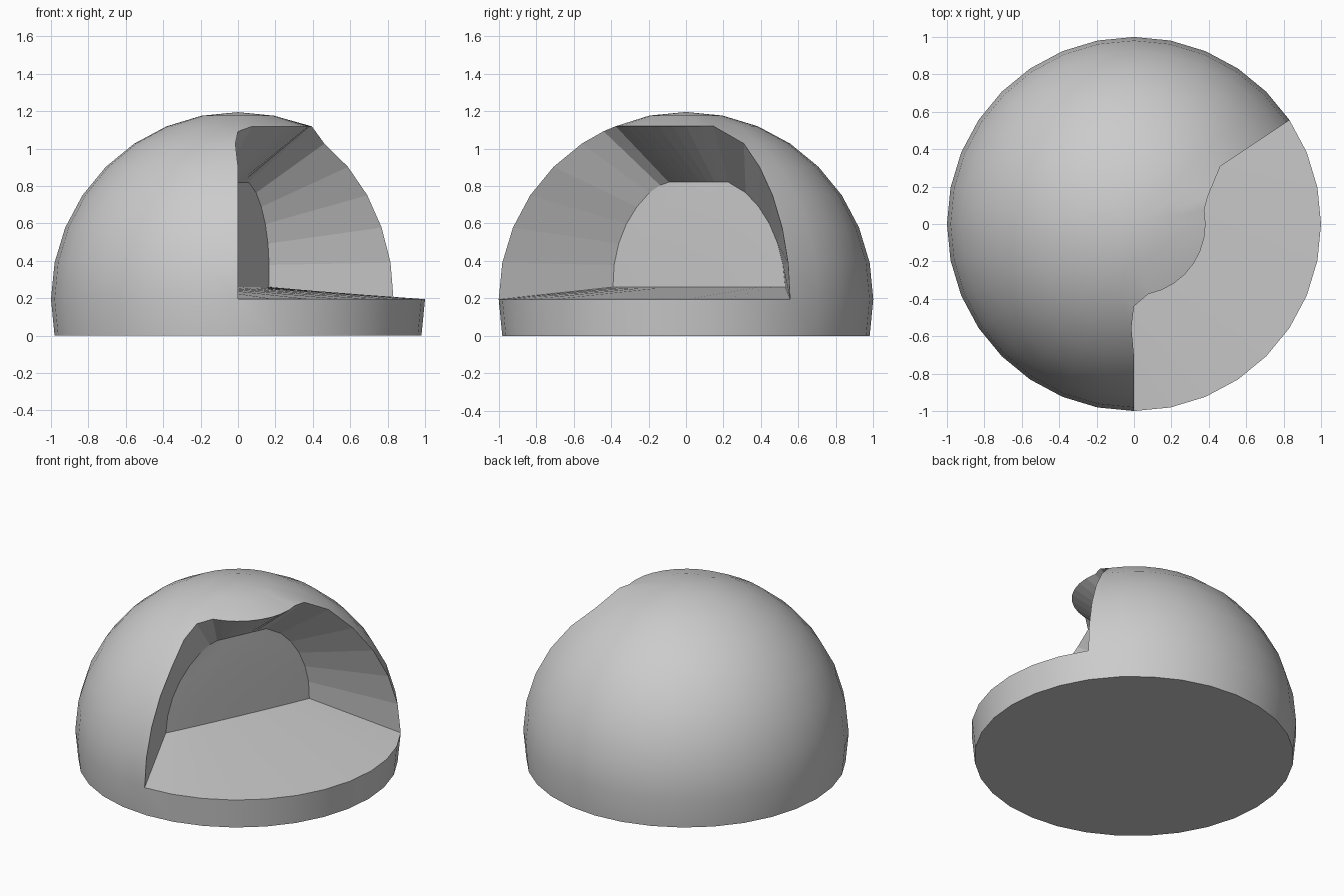
import bpy, bmesh, math
from mathutils import Vector

if "Cube" in bpy.data.objects:
    bpy.data.objects.remove(bpy.data.objects["Cube"])

STEP = math.radians(11.25)
CZ = math.sin(STEP)          # sphere centre height


def find(bm, lon, lat):
    """Vertex of the sphere at a grid position (in steps)."""
    p = Vector((math.cos(lat * STEP) * math.cos(lon * STEP),
                math.cos(lat * STEP) * math.sin(lon * STEP),
                math.sin(lat * STEP) + CZ))
    return min(bm.verts, key=lambda v: (v.co - p).length)


# Dome: sphere cut one ring below its equator, closed underneath
bm = bmesh.new()
bmesh.ops.create_uvsphere(bm, u_segments=32, v_segments=16, radius=1)
bmesh.ops.translate(bm, verts=bm.verts, vec=(0, 0, CZ))
bmesh.ops.delete(bm, geom=[v for v in bm.verts if v.co.z < -0.01], context='VERTS')
rim = [e for e in bm.edges if e.is_boundary]
base = bmesh.ops.contextual_create(bm, geom=rim)['faces']

# Opening: patch of faces on the front right, its upper corner cut diagonally
opening = []
for f in bm.faces:
    c = f.calc_center_median()
    lon = math.atan2(c.y, c.x) / STEP
    if f not in base and -8 < lon < 3 and CZ < c.z < CZ + math.sin(6 * STEP):
        opening.append(f)
corner, low = find(bm, 2, 6), find(bm, 3, 5)
tip = find(bm, 3, 6)
quad = next(f for f in opening if corner in f.verts and low in f.verts and tip in f.verts)
opening.remove(quad)
bmesh.utils.face_split(quad, corner, low)
opening.append(next(f for f in bm.faces
                    if corner in f.verts and low in f.verts
                    and tip not in f.verts and len(f.verts) == 3))

# Uneven rim corners of the opening
left_top, left_mid = find(bm, -8, 6), find(bm, -8, 5)
corner.co = (0.395, 0.148, corner.co.z)
left_top.co = (0, -0.44, 1.092)
left_mid.co.x = -0.014

# Recess: push the patch inward, shrunk and flattened to a back wall
normal, along = Vector((0.905, -0.425, 0)), Vector((0.425, 0.905, 0))
outer = set(bm.faces) - set(opening)
ext = bmesh.ops.extrude_face_region(bm, geom=opening)['geom']
wall = {g for g in ext if isinstance(g, bmesh.types.BMFace)}
old = [f for f in opening if f.is_valid and f not in wall]
if old:
    bmesh.ops.delete(bm, geom=old, context='FACES')
for v in [g for g in ext if isinstance(g, bmesh.types.BMVert)]:
    n, t, z = v.co.dot(normal), v.co.dot(along), v.co.z
    z = 0.142 + 0.606 * z
    depth = -0.078 + 0.06 * (z - 0.26) + 0.015 * max(0, n - 0.4)
    v.co = normal * depth + along * (0.055 + 0.577 * t) + Vector((0, 0, z))
bmesh.ops.recalc_face_normals(bm, faces=bm.faces)

# Smooth dome and back wall, flat strips around the recess
for f in bm.faces:
    f.smooth = f in outer or f in wall
for e in bm.edges:
    if len(e.link_faces) == 2:
        e.smooth = e.calc_face_angle() < math.radians(30)

mesh = bpy.data.meshes.new("dome_shelter")
bm.to_mesh(mesh)
bm.free()
bpy.context.collection.objects.link(bpy.data.objects.new("dome_shelter", mesh))
